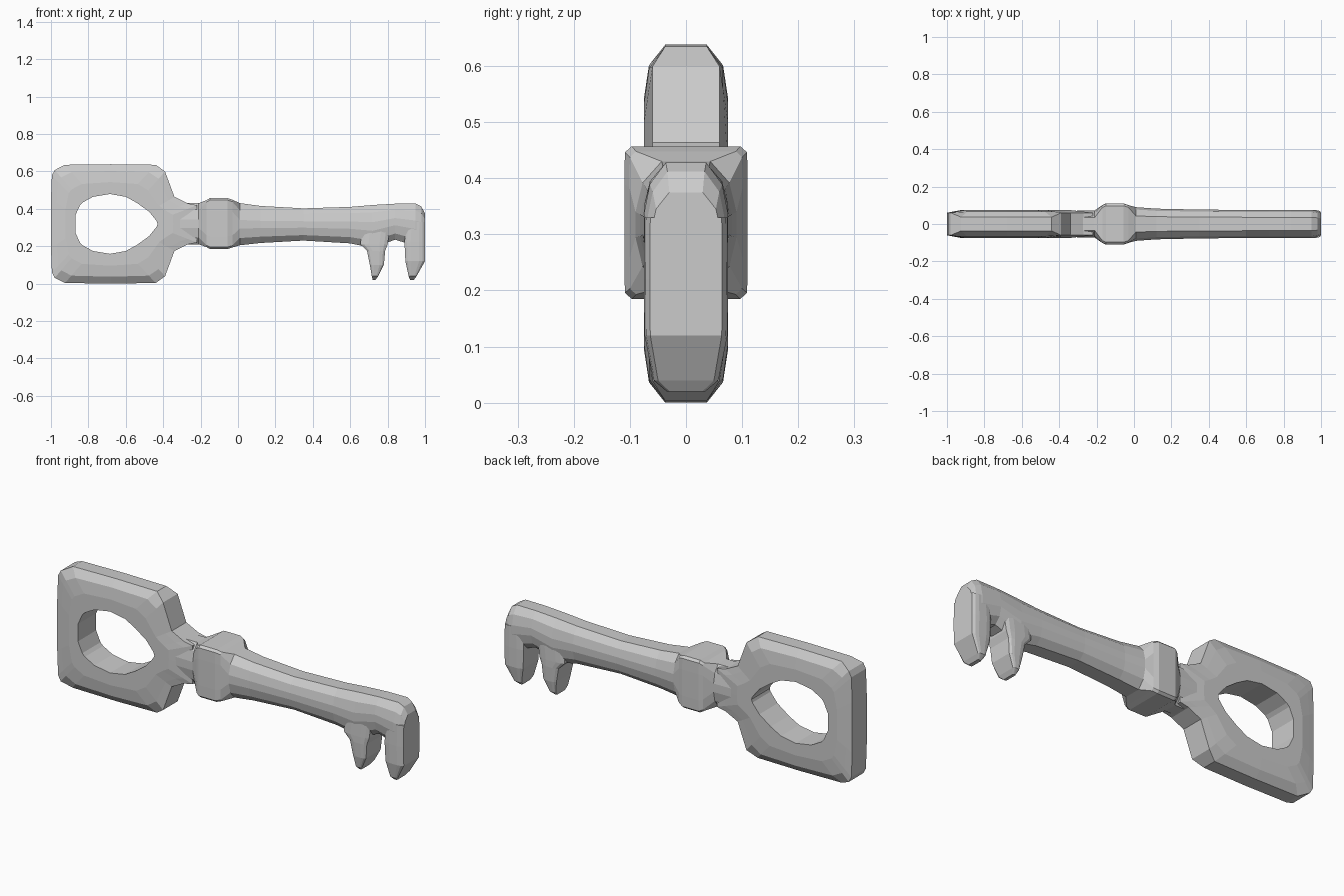
import bpy
import bmesh

cube = bpy.data.objects.get("Cube")
if cube:
    bpy.data.objects.remove(cube, do_unlink=True)

steel = bpy.data.materials.new("grey metal")
steel.use_nodes = True
GREY = (0.6, 0.6, 0.6, 1)
steel.diffuse_color = GREY
steel.node_tree.nodes["Principled BSDF"].inputs["Base Color"].default_value = GREY


def loft(name, rings, closed=False):
    """Skin a list of equal-length rings, capped or joined end to end."""
    bm = bmesh.new()
    loops = [[bm.verts.new(p) for p in ring] for ring in rings]
    pairs = list(zip(loops, loops[1:]))
    if closed:
        pairs.append((loops[-1], loops[0]))
    else:
        bm.faces.new(loops[0])
        bm.faces.new(loops[-1])
    n = len(loops[0])
    for a, b in pairs:
        for i in range(n):
            j = (i + 1) % n
            bm.faces.new((a[i], a[j], b[j], b[i]))
    bmesh.ops.recalc_face_normals(bm, faces=bm.faces)
    mesh = bpy.data.meshes.new(name)
    bm.to_mesh(mesh)
    bm.free()
    mesh.materials.append(steel)
    obj = bpy.data.objects.new(name, mesh)
    bpy.context.collection.objects.link(obj)
    return obj


def section(lo, hi, half, shape):
    """Twelve-sided chamfered section: (sideways, along lo-hi) pairs."""
    quarter = [(w * half, v) for w, v in shape]
    right = quarter + [(w, -v) for w, v in reversed(quarter)]
    ring = right + [(-w, v) for w, v in reversed(right)]
    mid, size = (lo + hi) / 2, (hi - lo) / 2
    return [(w, mid + v * size) for w, v in ring]


# Section shapes: rounded bar, boxy collar, tooth
ROUND = [(0.48, 1), (0.86, 0.66), (1, 0.2)]
BOXY = [(0.88, 1), (0.99, 0.92), (1, 0.5)]
TOOTH = [(0.86, 1), (0.96, 0.75), (1, 0.4)]

# Handle plate with an oval hole: upper half of each outline, mirrored below
MID = 0.319
outer = [(-1, 0), (-1, .13), (-.995, .26), (-.98, .288), (-.925, .316), (-.68, .319),
         (-.44, .316), (-.39, .28), (-.34, .145), (-.27, .11), (-.22, .1), (-.22, 0)]
hole = [(-.87, 0), (-.87, .045), (-.845, .1), (-.83, .115), (-.775, .145), (-.685, .16),
        (-.6, .145), (-.54, .112), (-.475, .065), (-.455, .04), (-.435, .015), (-.43, 0)]


def full(half):
    return half + [(x, -z) for x, z in reversed(half[1:-1])]


def plate_ring(blend, depth, side):
    ring = []
    for (ax, az), (bx, bz) in zip(full(outer), full(hole)):
        y = depth if depth else (0.037 if abs(az) > 0.3 else 0.06)
        ring.append((ax + (bx - ax) * blend, side * y, MID + az + (bz - az) * blend))
    return ring


steps = [(1, .075), (.6, .075), (.23, .066), (0, None)]
front = [plate_ring(f, d, -1) for f, d in steps]
back = [plate_ring(f, d, 1) for f, d in reversed(steps)]
loft("handle_plate", front + back, closed=True)

# Neck, collar and shaft in one run: x, bottom, top, half width, shape
shaft = [
    (-.34, .21, .43, .070, ROUND),
    (-.21, .21, .43, .073, ROUND),
    (-.168, .195, .446, .102, BOXY),
    (-.15, .185, .457, .11, BOXY),
    (-.055, .185, .457, .11, BOXY),
    (-.03, .193, .448, .101, BOXY),
    (.01, .205, .43, .09, ROUND),
    (.12, .217, .415, .082, ROUND),
    (.35, .23, .402, .077, ROUND),
    (.6, .215, .41, .075, ROUND),
    (.72, .19, .42, .075, ROUND),
    (.84, .235, .427, .075, ROUND),
    (.95, .2, .428, .075, ROUND),
    (.98, .2, .412, .069, ROUND),
    (1, .2, .375, .062, ROUND),
]
loft("shaft", [[(x, y, z) for y, z in section(lo, hi, h, s)]
               for x, lo, hi, h, s in shaft])

# Two pointed teeth: height, left edge, right edge, half width
teeth = {
    "end_tooth": [(.33, .9, 1, .074), (.22, .89, 1, .075), (.12, .895, 1, .074),
                  (.04, .912, .955, .058), (.02, .92, .94, .034)],
    "inner_tooth": [(.28, .66, .81, .072), (.21, .655, .8, .074), (.175, .69, .787, .074),
                    (.1, .705, .78, .07), (.04, .715, .75, .058), (.02, .72, .735, .034)],
}
for name, rows in teeth.items():
    loft(name, [[(x, y, z) for y, x in section(lo, hi, h, TOOTH)]
                for z, lo, hi, h in rows])
